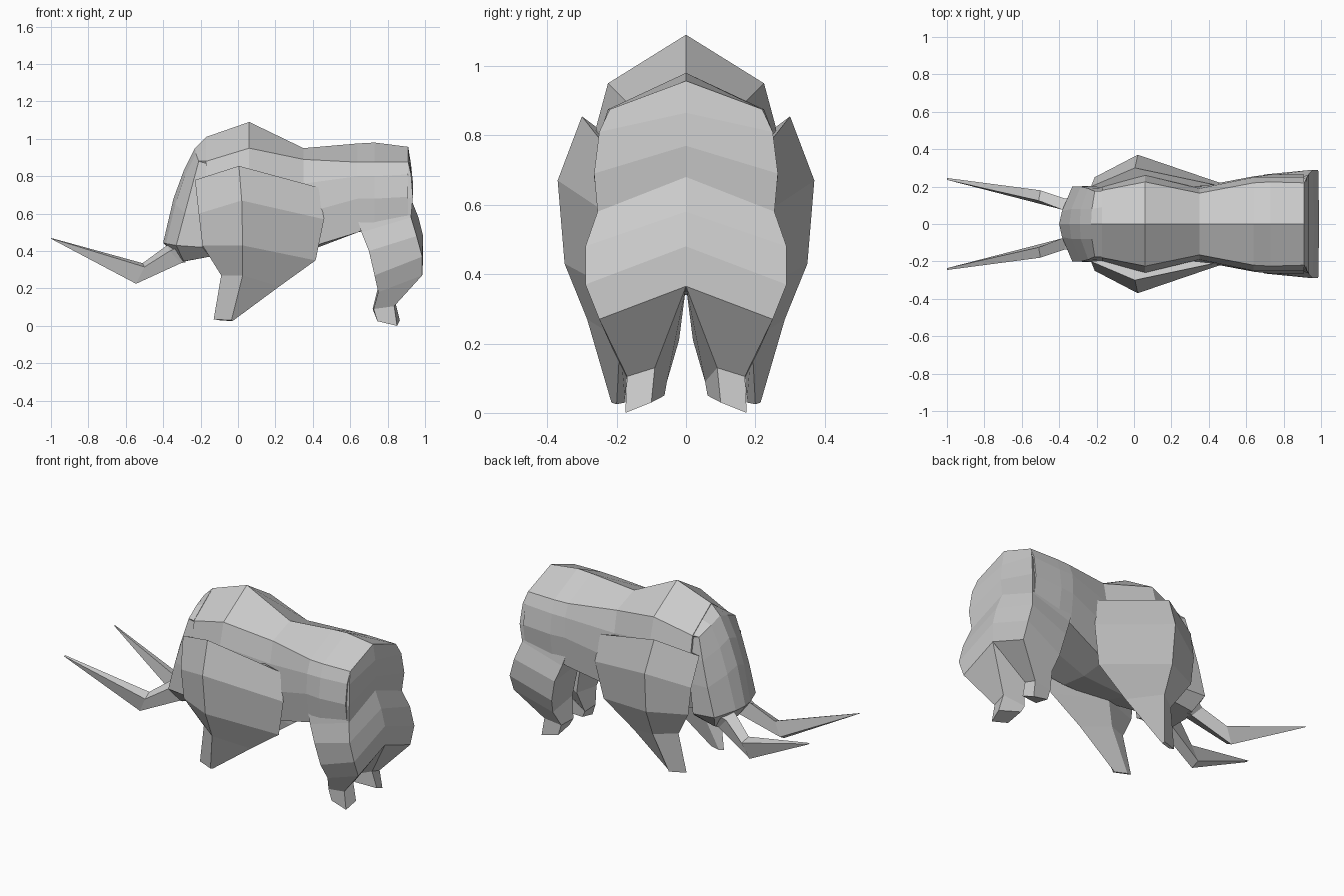
import bpy
import bmesh


def loft(name, rings, mirror=False):
    """Skin equal-length closed rings of points, cap the ends, optionally mirror in y."""
    bm = bmesh.new()
    loops = [[bm.verts.new(p) for p in ring] for ring in rings]
    n = len(loops[0])
    for a, b in zip(loops, loops[1:]):
        for i in range(n):
            j = (i + 1) % n
            bm.faces.new((a[i], a[j], b[j], b[i]))
    bm.faces.new(loops[0])
    bm.faces.new(loops[-1])
    bmesh.ops.recalc_face_normals(bm, faces=bm.faces)
    mesh = bpy.data.meshes.new(name)
    bm.to_mesh(mesh)
    bm.free()
    ob = bpy.data.objects.new(name, mesh)
    bpy.context.collection.objects.link(ob)
    if mirror:
        mod = ob.modifiers.new("mirror", 'MIRROR')
        mod.use_axis = (False, True, False)
        mod.use_mirror_merge = False
    return ob


def both_sides(half):
    """Close a half ring whose first and last points lie on the centre plane."""
    return half + [(x, -y, z) for x, y, z in half[-2:0:-1]]


# Body: x, then half profile (y, z) from the ridge down to the belly
body = [
    (-0.17, [(0, 1.01), (.18, .88), (.20, .76), (.20, .60), (.16, .43), (0, .38)]),
    (0.06, [(0, 1.09), (.225, .95), (.26, .82), (.26, .62), (.20, .43), (0, .37)]),
    (0.35, [(0, .95), (.165, .89), (.19, .76), (.20, .60), (.17, .41), (0, .39)]),
    (0.64, [(0, .975), (.22, .875), (.25, .80), (.255, .68), (.235, .50), (0, .50)]),
    (0.73, [(0, .98), (.225, .875), (.25, .80), (.265, .68), (.245, .54), (0, .52)]),
    (0.91, [(0, .957), (.22, .875), (.25, .81), (.265, .69), (.25, .57), (0, .58)]),
]
loft("body", [both_sides([(x, y, z) for y, z in prof]) for x, prof in body])

# Rump: rows of a shallow chevron surface closing the rear
rump = [
    (.91, .957, .22, .875), (.925, .865, .25, .81),
    (.935, .77, .265, .69), (.925, .68, .255, .58),
]
loft("rump", [both_sides([(.88, 0, zc - .02), (.88, yo - .02, zo - .02), (xb, yo, zo), (xb, 0, zc)])
              for xb, zc, yo, zo in rump])

# Head: rows of side back, side front, brow edge and centre points
head = [
    [(-.17, 0, 1.0), (-.17, .175, .875), (-.172, .178, .88), (-.172, .09, .945), (-.172, 0, 1.008)],
    [(-.12, 0, .92), (-.14, .17, .86), (-.21, .175, .88), (-.225, .08, .92), (-.23, 0, .95)],
    [(-.10, 0, .80), (-.14, .195, .75), (-.245, .19, .75), (-.285, .08, .80), (-.29, 0, .83)],
    [(-.10, 0, .65), (-.17, .205, .60), (-.285, .20, .60), (-.335, .08, .65), (-.345, 0, .68)],
    [(-.10, 0, .45), (-.19, .205, .42), (-.33, .20, .43), (-.385, .07, .44), (-.40, 0, .445)],
    [(-.10, 0, .36), (-.15, .13, .37), (-.29, .14, .345), (-.31, .06, .34), (-.31, 0, .34)],
]
loft("head", [both_sides(r) for r in head])

# Tusks: root, bend and pointed tip
loft("tusk", [
    [(-.32, .06, .44), (-.32, .15, .42), (-.28, .13, .34), (-.28, .05, .36)],
    [(-.38, .075, .43), (-.365, .135, .40), (-.305, .12, .335), (-.32, .06, .35)],
    [(-.51, .125, .335), (-.50, .18, .315), (-.545, .165, .225), (-.55, .12, .25)],
    [(-1, .236, .47), (-1, .246, .468), (-.995, .244, .463), (-.995, .236, .465)],
], mirror=True)

# Front legs with shaggy shoulder coat: front, outer, back and inner points
loft("front_leg", [
    [(-.23, .20, .78), (.005, .30, .855), (.43, .21, .74), (.05, .17, .80)],
    [(-.21, .25, .60), (.02, .37, .67), (.46, .22, .57), (.05, .17, .60)],
    [(-.19, .25, .43), (.025, .35, .43), (.415, .20, .35), (.05, .15, .42)],
    [(-.09, .20, .27), (.025, .285, .27), (.22, .19, .21), (.02, .16, .27)],
    [(-.13, .18, .035), (-.035, .215, .03), (-.03, .20, .025), (-.10, .175, .03)],
], mirror=True)

# Hind legs: front inner, front outer, back outer and back inner points
loft("hind_leg", [
    [(.68, .005, .60), (.63, .235, .60), (.92, .253, .59), (.92, 0, .69)],
    [(.67, .005, .50), (.66, .25, .50), (.925, .255, .58), (.925, 0, .68)],
    [(.71, .01, .42), (.70, .265, .40), (.955, .29, .48), (.965, 0, .58)],
    [(.735, .015, .30), (.73, .25, .27), (.985, .29, .37), (.99, 0, .48)],
    [(.75, .02, .21), (.75, .21, .18), (.985, .25, .27), (.99, 0, .365)],
    [(.72, .055, .09), (.725, .165, .09), (.835, .17, .105), (.84, .09, .13)],
    [(.74, .062, .05), (.745, .165, .025), (.85, .175, 0), (.865, .10, .03)],
], mirror=True)
